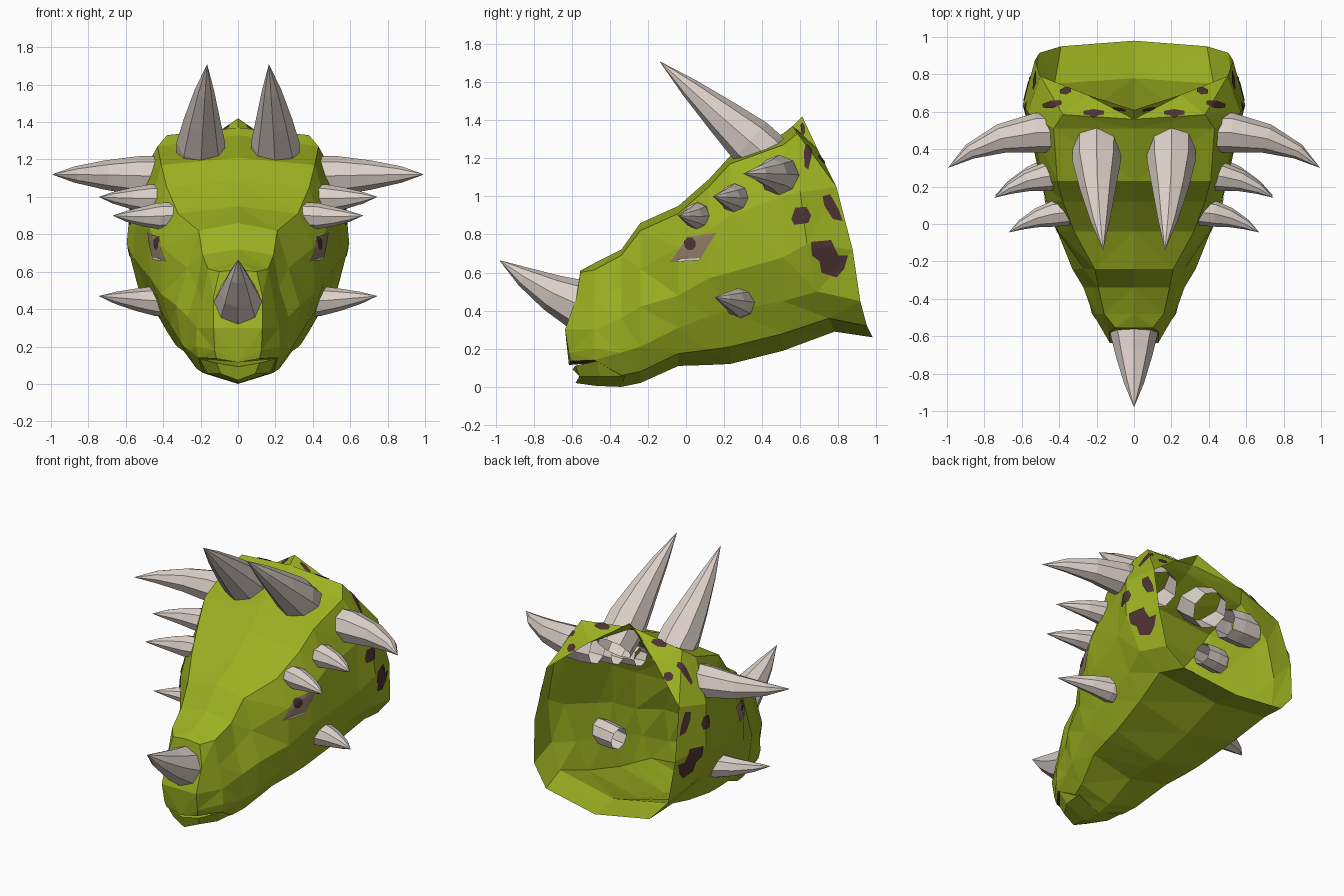
import bpy, bmesh, math
from mathutils import Vector
from mathutils.bvhtree import BVHTree

if "Cube" in bpy.data.objects:
    bpy.data.objects.remove(bpy.data.objects["Cube"])


def material(name, rgb):
    m = bpy.data.materials.new(name)
    m.diffuse_color = (*rgb, 1)
    m.use_nodes = True
    m.node_tree.nodes["Principled BSDF"].inputs["Base Color"].default_value = m.diffuse_color
    return m


GREEN = material("moss green", (0.33, 0.44, 0.015))
HORN = material("pale horn", (0.71, 0.63, 0.58))
DARK = material("dark brown", (0.075, 0.032, 0.035))
TAUPE = material("eye taupe", (0.27, 0.20, 0.13))


def finish(bm, name, *mats):
    me = bpy.data.meshes.new(name)
    bm.to_mesh(me)
    for m in mats:
        me.materials.append(m)
    ob = bpy.data.objects.new(name, me)
    bpy.context.collection.objects.link(ob)
    return ob


def loft(rings):
    """Skin a list of point rings; a ring of one point makes a tip."""
    bm = bmesh.new()
    vs = [[bm.verts.new(p) for p in r] for r in rings]
    for a, b in zip(vs, vs[1:]):
        n = len(a)
        for i in range(n):
            j = (i + 1) % n
            if len(b) == 1:
                bm.faces.new((a[i], a[j], b[0]))
            else:
                bm.faces.new((a[i], a[j], b[j], b[i]))
    return bm, vs


def mirror_ring(half):
    """Close a half ring that runs from top centre to bottom centre."""
    return half + [(-x, y, z) for x, y, z in half[-2:0:-1]]


# Skull sections: y, top z, five side points (x, z), bottom z
SECTIONS = [
    (-.48, .65, (.16, .615), (.19, .45), (.22, .30), (.225, .20), (.21, .14), .125),
    (-.34, .72, (.19, .69), (.22, .52), (.27, .36), (.26, .18), (.19, .06), .00),
    (-.24, .86, (.21, .82), (.27, .62), (.33, .42), (.30, .21), (.22, .08), .02),
    (-.04, .95, (.32, .91), (.405, .73), (.41, .48), (.36, .31), (.29, .175), .11),
    (.12, 1.09, (.38, 1.05), (.47, .82), (.47, .57), (.40, .37), (.32, .195), .115),
    (.23, 1.21, (.41, 1.17), (.49, .90), (.50, .60), (.42, .40), (.335, .21), .12),
    (.51, 1.33, (.43, 1.27), (.54, 1.0), (.56, .68), (.47, .45), (.38, .28), .19),
]
# Slanted snout front, widest frill line and notched neck rim
SNOUT = [(0, -.555, .61), (.10, -.555, .60), (.13, -.575, .47), (.13, -.635, .30),
         (.125, -.615, .18), (.115, -.605, .135), (0, -.615, .115)]
FRILL = [(0, .56, 1.37), (.38, .585, 1.33), (.57, .60, 1.02), (.595, .635, .75),
         (.53, .69, .50), (.425, .75, .36), (0, .78, .29)]
RIM = [(0, .61, 1.42), (.25, .69, 1.25), (.50, .79, 1.05), (.53, .875, .72),
       (.505, .915, .45), (.39, .95, .32), (0, .98, .26)]

# Hollow head shell, open at the neck, with a dark palate
rings = [mirror_ring(SNOUT)]
for y, zt, *side, zb in SECTIONS:
    rings.append(mirror_ring([(0, y, zt), *[(x, y, z) for x, z in side], (0, y, zb)]))
bm, rows = loft(rings + [mirror_ring(FRILL), mirror_ring(RIM)])
cap = bm.faces.new(rows[0])
bmesh.ops.recalc_face_normals(bm, faces=bm.faces)
if cap.normal.y > 0:
    bmesh.ops.reverse_faces(bm, faces=bm.faces)
bmesh.ops.triangulate(bm, faces=bm.faces, quad_method='SHORT_EDGE')
bm.normal_update()
for f in bm.faces:
    f.material_index = int(f.normal.z < -.7 and f.calc_center_median().y < -.5)
tree = BVHTree.FromBMesh(bm)
finish(bm, "head", GREEN, DARK)

# Lower jaw tip
jaw = [[(-w, y, z0 + .02), (0, y - .015, z0), (w, y, z0 + .02),
        (w * .8, y + .02, .055), (0, y, z1), (-w * .8, y + .02, .055)]
       for y, w, z0, z1 in ((-.58, .115, .092, .02), (-.47, .205, .115, .005), (-.34, .22, .13, .0))]
bm, rows = loft(jaw)
bm.faces.new(rows[0])
bm.faces.new(rows[-1])
bmesh.ops.recalc_face_normals(bm, faces=bm.faces)
finish(bm, "lower_jaw", GREEN)


def horn(name, base, mid, tip, radius, depth=.085):
    """Eight sided curved horn whose open root reaches into the hollow head."""
    base, mid, tip = Vector(base), Vector(mid), Vector(tip)
    root = (mid - base).normalized() * -depth
    rings = []
    for t, k in ((-1, .92), (0, 1), (.16, 1), (.45, .74), (.75, .4)):
        u = max(t, 0)
        p = base * (1 - u) ** 2 + mid * 2 * u * (1 - u) + tip * u * u
        if t < 0:
            p = base + root
        d = (mid - base) * (1 - u) + (tip - mid) * u
        q = d.to_track_quat('Z', 'X')
        rings.append([p + q @ Vector((math.cos(a), math.sin(a), 0)) * radius * k
                      for a in (math.tau * i / 8 for i in range(8))])
    bm, _ = loft(rings + [[tip]])
    bmesh.ops.recalc_face_normals(bm, faces=bm.faces)
    f = bm.faces[0]
    if f.normal.dot(f.calc_center_median() - (base + root / 2)) < 0:
        bmesh.ops.reverse_faces(bm, faces=bm.faces)
    finish(bm, name, HORN)


horn("nose_horn", (0, -.49, .405), (0, -.72, .48), (0, -.98, .665), .133)
HORNS = {
    "brow_horn": ((.20, .41, 1.225), (.20, .19, 1.42), (.165, -.14, 1.71), .13, .11),
    "large_side_horn": ((.41, .49, 1.11), (.78, .50, 1.12), (.995, .30, 1.12), .106),
    "middle_side_horn": ((.41, .26, .99), (.60, .25, .99), (.745, .14, 1.00), .077),
    "small_side_horn": ((.38, .06, .90), (.53, .05, .89), (.67, -.045, .90), .07),
    "cheek_horn": ((.38, .29, .44), (.57, .27, .45), (.745, .15, .47), .08),
}
for name, (b, m, t, *size) in HORNS.items():
    for label, s in (("left", -1), ("right", 1)):
        horn(f"{label}_{name}", *[(s * p[0], p[1], p[2]) for p in (b, m, t)], *size)


def patch(name, outline, mat, lift=.006, crown=False):
    """Thin painted plate on both sides: outline in (y, z), or (x, y) on the crown."""
    n = len(outline)
    c = Vector((sum(p[0] for p in outline) / n, sum(p[1] for p in outline) / n))
    pts = []
    for i in range(n):
        a, b = Vector(outline[i]), Vector(outline[(i + 1) % n])
        pts += [a, a.lerp(b, .5)]
    for label, s in (("left", -1), ("right", 1)):
        def drop(p):
            for k in range(20):  # slide forward when past the rim
                if crown:
                    start, way = Vector((s * p.x, p.y - k * .005, 3)), Vector((0, 0, -1))
                else:
                    start, way = Vector((s * 2, p.x - k * .005, p.y)), Vector((-s, 0, 0))
                hit, nor, _, _ = tree.ray_cast(start, way)
                if hit is not None and nor.dot(way) < 0:
                    break
            return hit + nor * lift
        rings = [[drop(c.lerp(p, k)) for p in pts] for k in (1, .66, .33)] + [[drop(c)]]
        bm, _ = loft(rings)
        bm.normal_update()
        out = Vector((0, 0, 1)) if crown else Vector((s, 0, 0))
        if sum(f.normal.dot(out) * f.calc_area() for f in bm.faces) < 0:
            bmesh.ops.reverse_faces(bm, faces=bm.faces)
        finish(bm, f"{label}_{name}", mat)


def blob(y, z, w, h, tilt=0, n=6):
    pts = []
    for i in range(n):
        a = math.tau * (i + .5) / n
        u, v = w * math.cos(a), h * math.sin(a)
        pts.append((y + u * math.cos(tilt) - v * math.sin(tilt), z + u * math.sin(tilt) + v * math.cos(tilt)))
    return pts


# Eyes
patch("eye", [(-.08, .655), (.075, .665), (.16, .81), (.01, .785)], TAUPE)
patch("eye_glint", [(-.045, .657), (.07, .664), (.075, .676), (-.04, .669)], HORN, .009)
patch("pupil", blob(.025, .75, .032, .034, 0, 8), DARK, .009)

# Dark skin spots on the frill and crown
patch("large_spot", [(.655, .76), (.76, .77), (.80, .69), (.85, .69), (.83, .62),
                     (.79, .575), (.71, .60), (.70, .66), (.66, .69)], DARK)
patch("rear_spot", [(.715, 1.0), (.755, 1.01), (.80, .93), (.82, .87), (.77, .88), (.725, .95)], DARK)
patch("middle_spot", [(.575, .94), (.63, .945), (.655, .90), (.64, .86), (.57, .85), (.555, .88)], DARK)
patch("upper_spot", blob(.435, .638, .056, .02, -.15), DARK, crown=True)
patch("rim_spot", blob(.365, .708, .034, .02, -.2), DARK, crown=True)
patch("crown_spot", blob(.215, .592, .062, .019), DARK, crown=True)
patch("centre_spot", blob(.075, .617, .04, .01, .2), DARK, crown=True)
